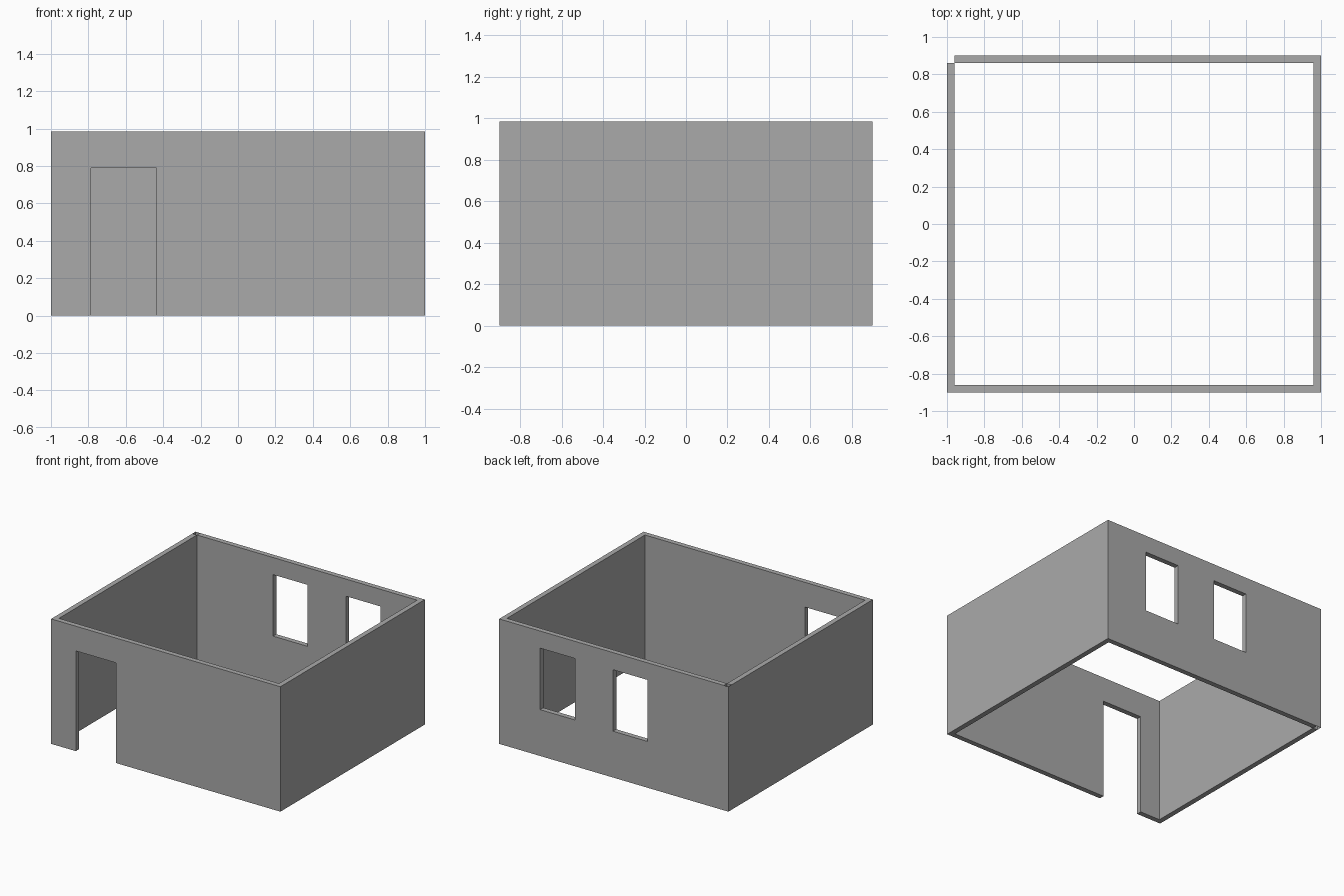
import bpy
import bmesh
from mathutils import Matrix, Vector

cube = bpy.data.objects.get("Cube")
if cube:
    bpy.data.objects.remove(cube, do_unlink=True)

X, Y, H, T = 1.0, 0.9, 0.985, 0.04   # half width, half depth, height, wall thickness

grey = bpy.data.materials.new("wall grey")
grey.use_nodes = True
GREY = (0.4, 0.4, 0.4, 1.0)
grey.diffuse_color = GREY
grey.node_tree.nodes["Principled BSDF"].inputs["Base Color"].default_value = GREY


def wall(name, start, end, inward, openings=(), thickness=T):
    """Upright panel from start to end with rectangular (u0, u1, z0, z1) openings,
    thickened towards the inside of the room."""
    start, end = Vector((*start, 0)), Vector((*end, 0))
    length = (end - start).length
    along = (end - start).normalized()
    us = sorted({0, length, *(u for o in openings for u in o[:2])})
    zs = sorted({0, H, *(z for o in openings for z in o[2:])})
    bm = bmesh.new()
    for u0, u1 in zip(us, us[1:]):
        for z0, z1 in zip(zs, zs[1:]):
            u, z = (u0 + u1) / 2, (z0 + z1) / 2
            if any(a < u < b and c < z < d for a, b, c, d in openings):
                continue
            corners = ((u0, z0), (u1, z0), (u1, z1), (u0, z1))
            bm.faces.new([bm.verts.new(start + along * p + Vector((0, 0, q)))
                          for p, q in corners])
    bmesh.ops.remove_doubles(bm, verts=bm.verts, dist=1e-4)
    if thickness:
        ret = bmesh.ops.extrude_face_region(bm, geom=bm.faces[:], use_keep_orig=True)
        moved = [g for g in ret["geom"] if isinstance(g, bmesh.types.BMVert)]
        bmesh.ops.translate(bm, verts=moved, vec=Vector((*inward, 0)) * thickness)
    bmesh.ops.recalc_face_normals(bm, faces=bm.faces[:])
    mesh = bpy.data.meshes.new(name)
    bm.to_mesh(mesh)
    bm.free()
    mesh.materials.append(grey)
    obj = bpy.data.objects.new(name, mesh)
    bpy.context.collection.objects.link(obj)
    return obj


# Front wall with the doorway
wall("front_wall", (-X, -Y), (X, -Y), (0, 1), [(0.215, 0.565, 0, 0.79)])

# Back wall with two windows, measured from its open corner
windows = [(x - (T - X), x + 0.302 - (T - X), 0.365, 0.85) for x in (-0.296, 0.34)]
wall("back_wall", (T - X, Y), (X, Y), (0, -1), windows)

# Side walls between front and back
wall("left_wall", (X, T - Y), (X, Y - T), (-1, 0))
wall("right_wall", (-X, T - Y), (-X, Y - T), (1, 0))

# Thin skins closing the outside of the open corner shaft
wall("corner_back_skin", (T - X, Y), (-X, Y), (0, -1), thickness=0)
wall("corner_side_skin", (-X, Y), (-X, Y - T), (1, 0), thickness=0)
